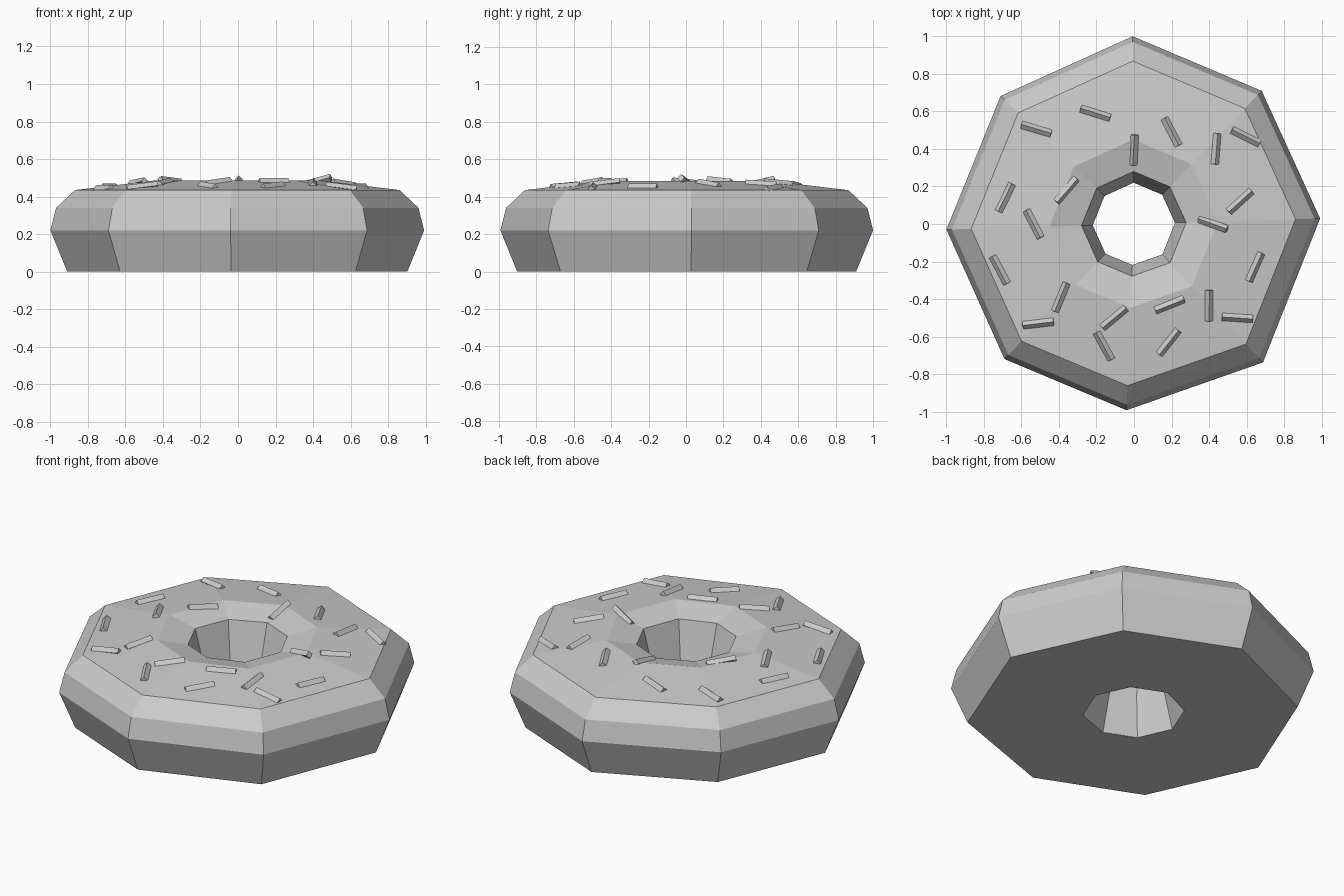
import bpy, bmesh
from math import radians, cos, sin
from mathutils import Vector, Matrix
from mathutils.bvhtree import BVHTree

if "Cube" in bpy.data.objects:
    bpy.data.objects.remove(bpy.data.objects["Cube"])

# slightly irregular octagon: (angle, radius factor)
RIM = [(1.7, .992), (46.2, .983), (90.4, 1.0), (136.2, .985),
       (181.7, 1.0), (226.2, .997), (267.7, .993), (313, 1.008)]


def lathe(name, profile):
    """Sweep a (radius, z) profile round the octagon."""
    bm = bmesh.new()
    rings = [[bm.verts.new((r * k * cos(radians(a)), r * k * sin(radians(a)), z))
              for a, k in RIM] for r, z in profile]
    n = len(RIM)
    for lo, hi in zip(rings, rings[1:]):
        for i in range(n):
            j = (i + 1) % n
            bm.faces.new((lo[i], lo[j], hi[j], hi[i]))
    bm.normal_update()
    tree = BVHTree.FromBMesh(bm)
    me = bpy.data.meshes.new(name)
    bm.to_mesh(me)
    bm.free()
    bpy.context.collection.objects.link(bpy.data.objects.new(name, me))
    return tree


# lower half, from inner waist under the base to the outer waist
lathe("dough", [(.22, .22), (.28, 0), (.91, 0), (1, .22)])
# icing, from the outer waist over the top and into the hole
icing = lathe("icing", [(1, .22), (.97, .34), (.868, .435),
                        (.45, .485), (.28, .445), (.22, .22)])

# sprinkles: x, y, heading in degrees
SPRINKLES = [
    (-.52, .505, -17), (-.205, .59, -18), (.20, .49, -63), (.437, .40, 85),
    (.595, .465, -26), (0, .395, 86), (-.36, .18, 48), (-.685, .14, 64),
    (-.535, 0, -62), (-.715, -.245, -62), (-.39, -.39, 67), (-.51, -.53, 7),
    (-.105, -.5, 40), (-.16, -.65, -62), (.19, -.43, 22), (.185, -.63, 52),
    (.40, -.435, 90), (.55, -.5, -4), (.645, -.23, 66), (.565, .12, 42),
    (.42, 0, -20)]

bm = bmesh.new()
for x, y, a in SPRINKLES:
    hit, normal, _, _ = icing.ray_cast(Vector((x, y, 2)), Vector((0, 0, -1)))
    if normal.z < 0:
        normal = -normal
    # long axis lies in the icing surface, ridge points along its normal
    along = Vector((cos(radians(a)), sin(radians(a)), 0))
    along = (along - normal * along.dot(normal)).normalized()
    side = normal.cross(along)
    rot = Matrix((side, normal, along)).transposed().to_4x4()
    bmesh.ops.create_cone(bm, cap_ends=True, segments=4, radius1=.021,
                          radius2=.021, depth=.165,
                          matrix=Matrix.Translation(hit) @ rot)
me = bpy.data.meshes.new("sprinkles")
bm.to_mesh(me)
bm.free()
bpy.context.collection.objects.link(bpy.data.objects.new("sprinkles", me))
